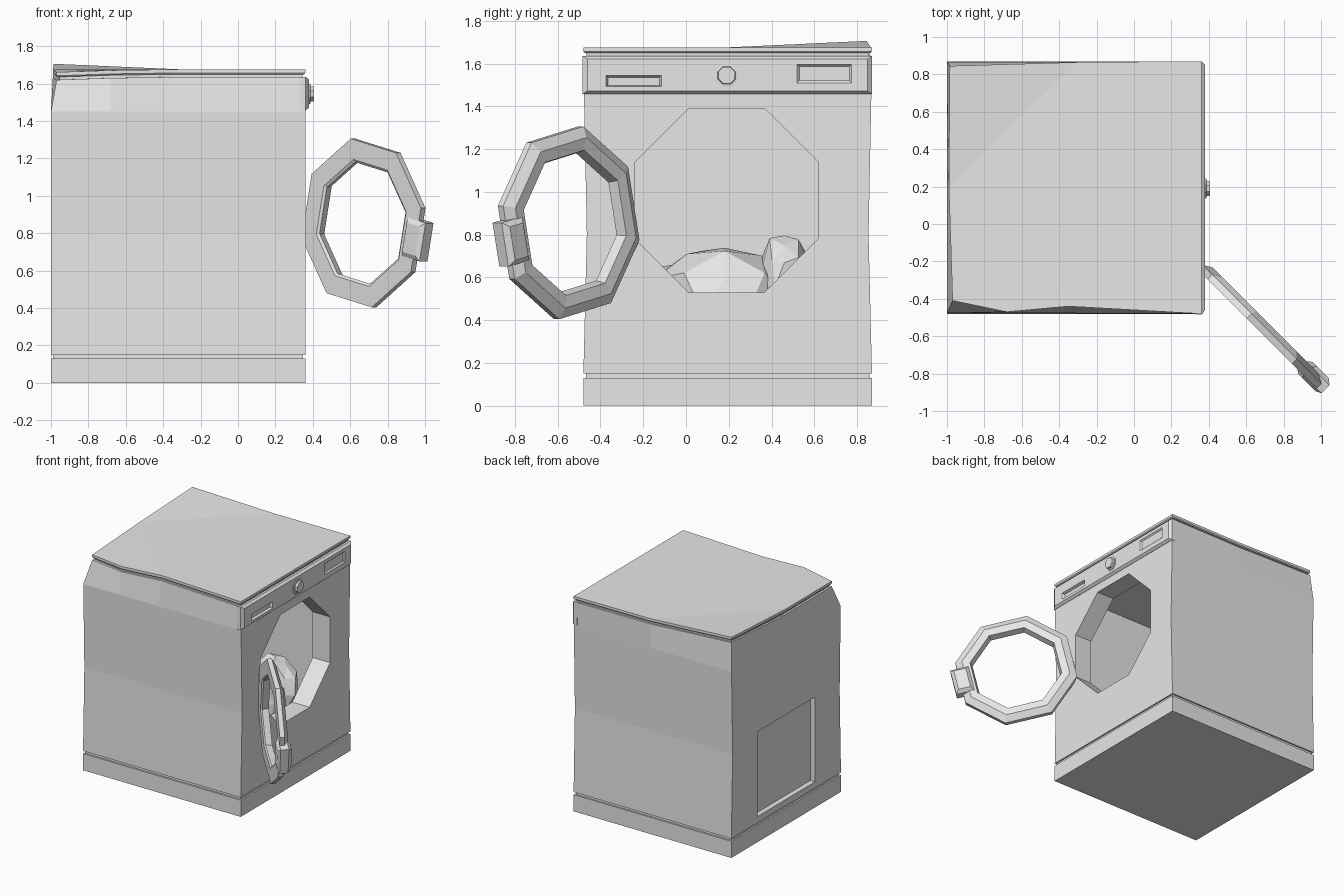
import bpy, bmesh, math, random
from mathutils import Vector, Matrix

old = bpy.data.objects.get("Cube")
if old:
    bpy.data.objects.remove(old, do_unlink=True)

grey = bpy.data.materials.new("plain_grey")
grey.use_nodes = True
colour = (0.8, 0.8, 0.8, 1)
grey.diffuse_color = colour
grey.node_tree.nodes["Principled BSDF"].inputs["Base Color"].default_value = colour


def finish(name, bm):
    bmesh.ops.recalc_face_normals(bm, faces=bm.faces)
    mesh = bpy.data.meshes.new(name)
    bm.to_mesh(mesh)
    bm.free()
    mesh.materials.append(grey)
    obj = bpy.data.objects.new(name, mesh)
    bpy.context.collection.objects.link(obj)
    return obj


def loft(name, rings, closed=False):
    """Skin a list of equal-length point rings; cap the ends unless closed."""
    bm = bmesh.new()
    rows = [[bm.verts.new(p) for p in ring] for ring in rings]
    n = len(rows[0])
    pairs = list(zip(rows, rows[1:])) + ([(rows[-1], rows[0])] if closed else [])
    for a, b in pairs:
        for i in range(n):
            j = (i + 1) % n
            bm.faces.new((a[i], a[j], b[j], b[i]))
    if not closed:
        caps = [bm.faces.new(rows[0]), bm.faces.new(rows[-1])]
        bmesh.ops.triangulate(bm, faces=caps)
    return finish(name, bm)


def rect(x, y0, y1, z0, z1):
    return [(x, y0, z0), (x, y1, z0), (x, y1, z1), (x, y0, z1)]


def box(name, x0, x1, y0, y1, z0, z1):
    return loft(name, [rect(x0, y0, y1, z0, z1), rect(x1, y0, y1, z0, z1)])


def octagon(x, y, z, r, phase=22.5):
    angles = [math.radians(phase + 45 * i) for i in range(8)]
    return [(x, y + r * math.cos(a), z + r * math.sin(a)) for a in angles]


def cut(target, cutter):
    cutter.hide_render = True
    mod = target.modifiers.new("cut", "BOOLEAN")
    mod.operation, mod.solver, mod.object = "DIFFERENCE", "EXACT", cutter
    bpy.context.view_layer.objects.active = target
    bpy.ops.object.modifier_apply(modifier=mod.name)
    bpy.data.objects.remove(cutter, do_unlink=True)


# Cabinet outlines: straight, and battered at the top rear corners
square = [(.36, -.48), (.36, .87), (-.3, .87), (-1, .87),
          (-1, .2), (-1, -.48), (-.68, -.48), (-.35, -.48)]
battered = [(.36, -.48), (.36, .87), (-.3, .865), (-.985, .845),
            (-.99, .2), (-.97, -.41), (-.68, -.47), (-.35, -.44)]


def level(outline, z, inset=0.0, side=0.0, lift=None):
    ring = []
    for i, (x, y) in enumerate(outline):
        y += (inset + side) * (1 if y < 0 else -1 if y > .5 else 0)
        x += inset * (-1 if x > .3 else 1 if x < -.9 else 0)
        ring.append((x, y, z + (lift[i] if lift else 0)))
    return ring


sag = [0, 0, 0, .03, 0, -.015, -.005, 0]

# Plinth and recessed seams
loft("plinth", [level(square, 0), level(square, .13)])
loft("lower_seam", [level(square, .12, .012), level(square, .17, .012)])
loft("upper_seam", [level(battered, 1.6, .015, 0, sag), level(battered, 1.66, .015, 0, sag)])
loft("lid", [level(battered, 1.65, .006, 0, sag), level(battered, 1.657, 0, 0, sag),
             level(battered, 1.676, 0, 0, sag)])

# Hollow cabinet with dented sides, door opening and rear hatch recess
body = loft("cabinet", [level(square, .15), level(square, .8, 0, .016),
                        level(square, 1.45, 0, .003),
                        level(battered, 1.635, 0, 0, sag)])
cut(body, box("cavity_cutter", -.9, .21, -.41, .82, .2, 1.59))
hole_radius = .43 / math.cos(math.pi / 8)
cut(body, loft("opening_cutter", [octagon(.1, .19, .96, hole_radius),
                                  octagon(.5, .19, .96, hole_radius)]))
cut(body, box("hatch_cutter", -1.1, -.96, -.16, .55, .2, .86))

# Control panel with bevelled edge, drawer grip and display recess
panel = loft("control_panel", [rect(.33, -.485, .87, 1.457, 1.636),
                               rect(.362, -.485, .87, 1.457, 1.636),
                               rect(.38, -.46, .85, 1.472, 1.622)])
cut(panel, loft("grip_cutter", [rect(.35, -.36, -.13, 1.5, 1.532),
                                rect(.39, -.38, -.11, 1.49, 1.548)]))
cut(panel, loft("display_cutter", [rect(.37, .53, .765, 1.52, 1.587),
                                   rect(.39, .51, .785, 1.5, 1.605)]))

# Program dial
loft("dial", [octagon(.37, .19, 1.545, .057), octagon(.386, .19, 1.545, .057),
              octagon(.388, .19, 1.545, .045), octagon(.405, .19, 1.545, .042)])

# Open door: local x = thickness, y = width across, z = up
swing = Matrix(((.707, .707, 0, .68), (.707, -.707, 0, -.54),
                (0, 0, 1, .855), (0, 0, 0, 1)))
section = [(.458, -.03), (.458, .005), (.405, .035), (.345, .03), (.33, -.02), (.345, -.03)]
door = loft("door_ring", [octagon(t, 0, 0, r, 10) for r, t in section], closed=True)
door.data.transform(swing)

# Door handle clasped over the free edge
tilt = Matrix.Rotation(math.radians(-12.5), 4, "X")
handle = loft("door_handle", [rect(-.045, .35, .45, -.08, .08),
                              rect(-.03, .335, .475, -.105, .105),
                              rect(.03, .335, .475, -.105, .105),
                              rect(.055, .36, .45, -.08, .08)])
handle.data.transform(swing @ tilt)

for obj in (door, handle):
    bm = bmesh.new()
    bm.from_mesh(obj.data)
    bmesh.ops.recalc_face_normals(bm, faces=bm.faces)
    bm.to_mesh(obj.data)
    bm.free()

# Heap of laundry, faceted lumps
random.seed(4)
lumps = [((-.1, .18, .45), (.33, .36, .31)), ((.0, .46, .56), (.2, .13, .25)),
         ((-.3, .0, .42), (.4, .3, .28)), ((-.35, .4, .42), (.35, .3, .28))]
for i, (centre, size) in enumerate(lumps):
    bm = bmesh.new()
    bmesh.ops.create_icosphere(bm, subdivisions=2, radius=1)
    for v in bm.verts:
        v.co *= random.uniform(.88, 1.06)
        v.co = Vector(centre) + Vector([a * b for a, b in zip(v.co, size)])
        v.co.z = max(v.co.z, .205)
    finish("laundry_%d" % (i + 1), bm)
